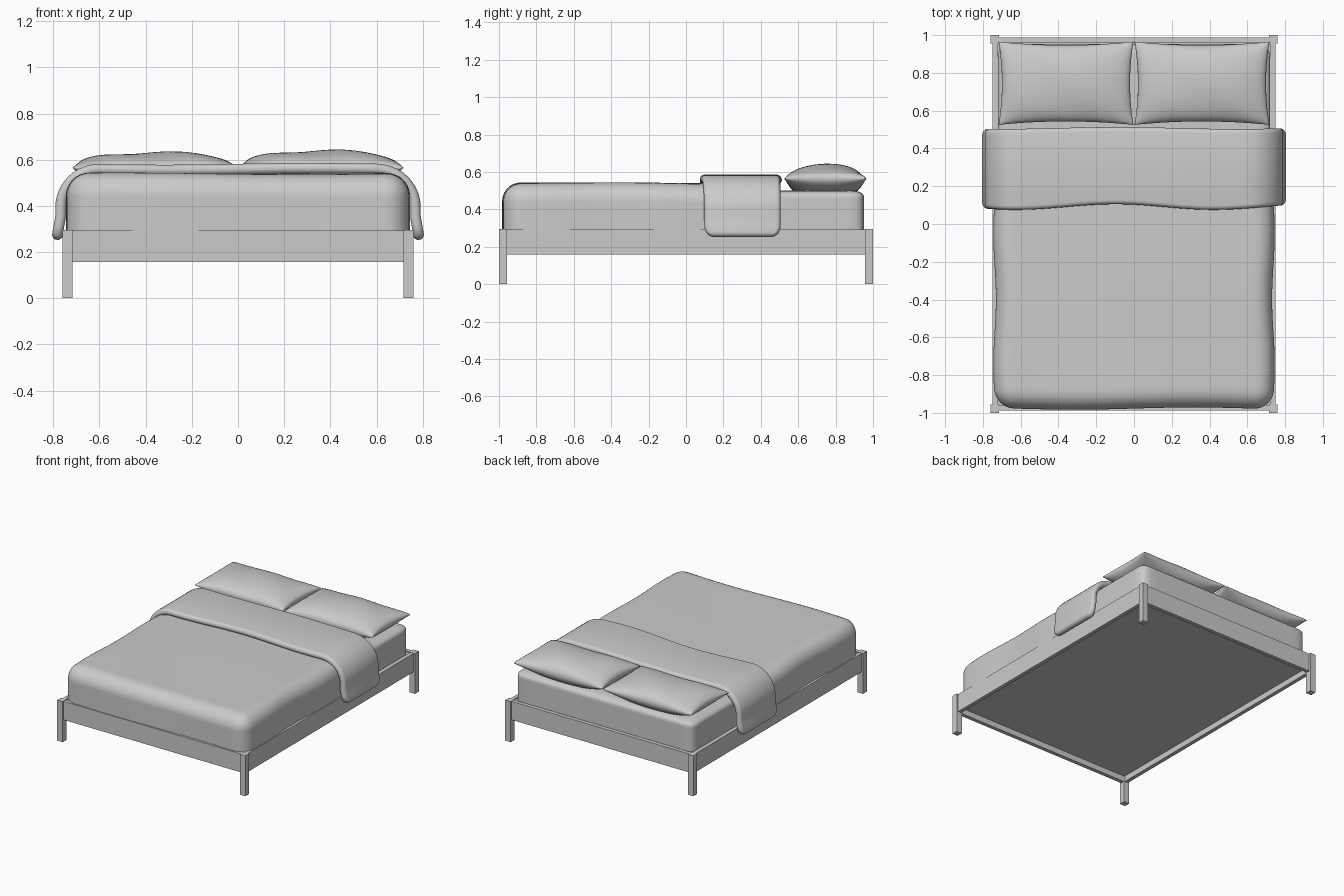
import bpy, bmesh
from math import sin, cos, pi, copysign
from mathutils import Vector

cube = bpy.data.objects.get("Cube")
if cube:
    bpy.data.objects.remove(cube, do_unlink=True)

# One plain grey for everything
GREY = (0.6, 0.6, 0.6, 1)
mat = bpy.data.materials.new("plain grey")
mat.use_nodes = True
mat.diffuse_color = GREY
mat.node_tree.nodes["Principled BSDF"].inputs["Base Color"].default_value = GREY


def finish(name, bm, smooth=False):
    bmesh.ops.recalc_face_normals(bm, faces=bm.faces[:])
    for f in bm.faces:
        f.smooth = smooth
    mesh = bpy.data.meshes.new(name)
    bm.to_mesh(mesh)
    bm.free()
    mesh.materials.append(mat)
    obj = bpy.data.objects.new(name, mesh)
    bpy.context.collection.objects.link(obj)
    return obj


def box(name, lo, hi):
    bm = bmesh.new()
    bmesh.ops.create_cube(bm, size=1)
    lo, hi = Vector(lo), Vector(hi)
    for v in bm.verts:
        v.co = (lo + hi) / 2 + v.co * (hi - lo)
    return finish(name, bm)


def soft_box(name, lo, hi, radius, cuts, wobble=None):
    """Box with rounded upper and vertical edges and a flat base."""
    bm = bmesh.new()
    bmesh.ops.create_cube(bm, size=1)
    bmesh.ops.subdivide_edges(bm, edges=bm.edges[:], cuts=cuts, use_grid_fill=True)
    for v in bm.verts:
        p, core = Vector(), Vector()
        for i in range(3):
            t = sin(v.co[i] * pi) * 0.5        # crowd the rows towards the edges
            p[i] = lo[i] + (hi[i] - lo[i]) * (t + 0.5)
            low = lo[i] if i == 2 else lo[i] + radius[i]
            core[i] = min(max(p[i], low), hi[i] - radius[i])
        d = Vector([(p[i] - core[i]) / radius[i] for i in range(3)])
        if d.length > 0:
            d.normalize()
        v.co = core + Vector([d[i] * radius[i] for i in range(3)])
        if wobble:
            v.co += wobble(v.co)
    return finish(name, bm, True)


# Frame: posts, rails and base panel
for sx, side in ((-1, "right"), (1, "left")):
    for sy, end in ((-1, "front"), (1, "back")):
        x, y = sx * 0.738, sy * 0.978
        box(f"{end}_{side}_leg", (x - 0.022, y - 0.022, 0), (x + 0.022, y + 0.022, 0.295))
    x = sx * 0.735
    box(f"{side}_rail", (x - 0.014, -0.96, 0.158), (x + 0.014, 0.96, 0.293))
for sy, end in ((-1, "front"), (1, "back")):
    y = sy * 0.974
    box(f"{end}_rail", (-0.72, y - 0.014, 0.158), (0.72, y + 0.014, 0.293))
box("base_panel", (-0.725, -0.965, 0.2), (0.725, 0.965, 0.285))

# Mattress
soft_box("mattress", (-0.72, -0.95, 0.28), (0.72, 0.952, 0.5), (0.06, 0.06, 0.035), 20)


# Duvet with gentle waves
def duvet_wave(p):
    lift = max(0, (p.z - 0.29) / 0.25)
    return Vector((0.007 * sin(9 * p.y + 2) * copysign(1, p.x) * min(1, abs(p.x) / 0.7) ** 4,
                   0.006 * sin(5 * p.x) if p.y < -0.85 else 0,
                   lift * (0.004 * sin(4 * p.x + 3 * p.y) - 0.012 * max(0, p.y + 0.3))))


soft_box("duvet", (-0.738, -0.977, 0.29), (0.738, 0.3, 0.54), (0.1, 0.1, 0.1), 40, duvet_wave)

# Folded blanket: a rounded strip swept over the bed and down both sides
THICK = 0.023
half = [(0.782, 0.275 + 0.02 * i) for i in range(5)]
half = [(x - 0.014 * i / 4, z) for i, (x, z) in enumerate(half)]
half += [(0.6 + 0.168 * cos(a * pi / 24), 0.395 + 0.164 * sin(a * pi / 24)) for a in range(1, 13)]
half += [(0.6 - 0.06 * i, 0.559) for i in range(1, 11)]
path = half + [(-x, z) for x, z in reversed(half[:-1])]
lengths = [0]
for a, b in zip(path, path[1:]):
    lengths.append(lengths[-1] + (Vector(a) - Vector(b)).length)
stations = []
for i, (x, z) in enumerate(path):
    a, b = Vector(path[max(i - 1, 0)]), Vector(path[min(i + 1, len(path) - 1)])
    stations.append((Vector((x, z)), (b - a).normalized(), 1.0,
                     min(lengths[i], lengths[-1] - lengths[i])))
# Rounded hems beyond both ends
hem = [k * pi / 12 for k in range(1, 6)]
first, last = stations[0], stations[-1]
for t in hem:
    step = THICK * sin(t)
    stations.insert(0, (first[0] - first[1] * step, first[1], cos(t), -step))
    stations.append((last[0] + last[1] * step, last[1], cos(t), -step))

bm = bmesh.new()
rings = []
for pos, tan, scale, dist in stations:
    normal = Vector((-tan.y, tan.x))
    if normal.dot(pos - Vector((0, 0.3))) < 0:
        normal = -normal
    q = max(0, 1 - (dist + THICK) / 0.06)
    inset = 0.05 * (1 - (1 - q * q) ** 0.5)
    x = pos.x
    front = 0.09 + 0.015 * cos(6 * x + 0.6) + inset
    back = 0.508 + 0.005 * sin(5 * x + 2) - inset
    ring = []
    section = [(back - THICK, THICK, k * pi / 8 - pi / 2) for k in range(9)]
    section += [(front + THICK, THICK, k * pi / 8 + pi / 2) for k in range(9)]
    for yc, r, a in section:
        off = normal * (r * scale * sin(a))
        lift = 0.004 * sin(5 * x) if abs(x) < 0.63 else 0
        ring.append(bm.verts.new((x + off.x, yc + r * cos(a), pos.y + off.y + lift)))
    rings.append(ring)
for a, b in zip(rings, rings[1:]):
    for j in range(len(a)):
        k = (j + 1) % len(a)
        bm.faces.new((a[j], a[k], b[k], b[j]))
bm.faces.new(rings[0])
bm.faces.new(rings[-1])
finish("folded_blanket", bm, True)


# Pillows: two puffed sheets meeting at a pinched seam
def pillow(name, cx, height):
    n = 28
    bm = bmesh.new()
    for sheet in (1, -1):
        grid = []
        for i in range(n + 1):
            u = sin((i / n - 0.5) * pi)
            row = []
            for j in range(n + 1):
                v = sin((j / n - 0.5) * pi)
                puff = max(0, (1 - u * u) * (1 - v * v)) ** 0.5
                x = cx + u * (0.357 - 0.018 * (1 - v * v))
                y = 0.745 + v * (0.22 - 0.018 * (1 - u * u))
                seam = 0.552 + 0.012 * u * u
                if sheet > 0:
                    z = seam + height * puff ** 0.85 + 0.006 * puff * sin(5 * u + 2 * v)
                else:
                    z = max(seam - 0.1 * puff, 0.497)
                row.append(bm.verts.new((x, y, z)))
            grid.append(row)
        for i in range(n):
            for j in range(n):
                bm.faces.new((grid[i][j], grid[i + 1][j], grid[i + 1][j + 1], grid[i][j + 1]))
    bmesh.ops.remove_doubles(bm, verts=bm.verts[:], dist=0.0002)
    finish(name, bm, True)


pillow("right_pillow", -0.36, 0.08)
pillow("left_pillow", 0.36, 0.088)
